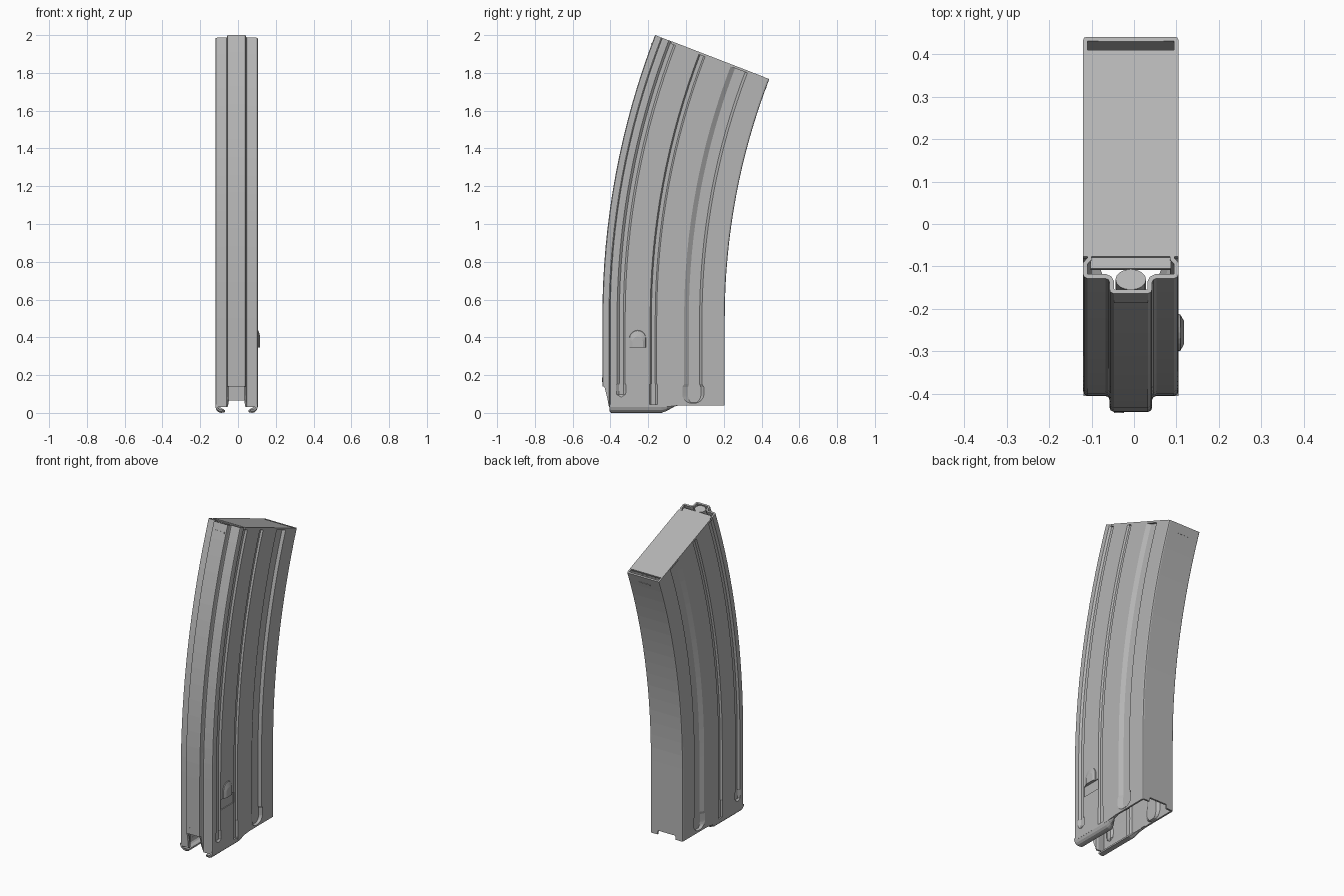
import bpy, bmesh, math
from mathutils import Vector

cube = bpy.data.objects.get("Cube")
if cube:
    bpy.data.objects.remove(cube, do_unlink=True)

XC = -0.0075                 # centre line of the body
HALF = 0.1125                # half width
BEND_Y, BEND_Z = 3.727, 0.5  # centre of curvature
MEAN_R = 3.85
TOP = BEND_Z + 0.368 * MEAN_R

mat = bpy.data.materials.new("metal_grey")
mat.use_nodes = True
grey = (0.46, 0.46, 0.46, 1)
mat.diffuse_color = grey
mat.node_tree.nodes["Principled BSDF"].inputs["Base Color"].default_value = grey


def bend(u, y, s):
    """Map straight body coordinates onto the curved body."""
    if s <= BEND_Z:
        return Vector((XC + u, y, s))
    t = (s - BEND_Z) / MEAN_R
    r = BEND_Y - y
    return Vector((XC + u, BEND_Y - r * math.cos(t), BEND_Z + r * math.sin(t)))


def finish(name, bm):
    bmesh.ops.remove_doubles(bm, verts=bm.verts, dist=0.00005)
    bmesh.ops.recalc_face_normals(bm, faces=bm.faces)
    mesh = bpy.data.meshes.new(name)
    bm.to_mesh(mesh)
    bm.free()
    mesh.materials.append(mat)
    ob = bpy.data.objects.new(name, mesh)
    bpy.context.collection.objects.link(ob)
    return ob


def loft(name, rings, closed=True, caps=True):
    """Skin a list of equal rings of points."""
    bm = bmesh.new()
    rows = [[bm.verts.new(p) for p in ring] for ring in rings]
    n = len(rows[0])
    for a, b in zip(rows, rows[1:]):
        for i in range(n if closed else n - 1):
            j = (i + 1) % n
            bm.faces.new((a[i], a[j], b[j], b[i]))
    if caps:
        bm.faces.new(rows[0])
        bm.faces.new(rows[-1])
    return finish(name, bm)


def block(name, u0, u1, y0, y1, s0, s1):
    corners = ((u0, y0), (u1, y0), (u1, y1), (u0, y1))
    return loft(name, [[bend(u, y, s) for u, y in corners] for s in (s0, s1)])


# Side grooves: edges, floor edges, lower end, depth
GROOVES = [
    (-0.365, -0.353, -0.332, -0.322, 0.085, 0.010),
    (-0.190, -0.183, -0.163, -0.155, -1.0, 0.010),
    (-0.010, 0.015, 0.072, 0.085, 0.050, 0.016),
]


def groove_point(y, g, floor, z):
    """Rounded, slightly widened lower end of a groove."""
    a, _, _, b, end, depth = g
    mid, rad = (a + b) / 2, (b - a) / 2
    wide = 1.2 if z < 0.15 else 1.0
    k = min(max((z - end) / rad, 0), 1)
    w = max(math.sqrt(1 - (1 - k) ** 2), 0.06) * wide
    on = 1 if z > end + 0.004 else 0
    return HALF - (depth * on if floor else 0), mid + (y - mid) * w


# Half profile from front spine to back: (u, y, groove, is_floor)
half = [(0.040, -0.443, None, 0), (0.048, -0.439, None, 0), (0.050, -0.432, None, 0),
        (0.050, -0.415, None, 0), (0.053, -0.408, None, 0), (0.060, -0.405, None, 0),
        (0.102, -0.405, None, 0), (0.110, -0.401, None, 0), (HALF, -0.393, None, 0)]
for g in GROOVES:
    half += [(HALF, g[0], g, 0), (HALF, g[1], g, 1), (HALF, g[2], g, 1), (HALF, g[3], g, 0)]
    if g is GROOVES[1]:
        half += [(HALF, -0.130, None, 0), (HALF, -0.080, None, 0), (HALF, -0.035, None, 0)]
half += [(HALF, 0.196, None, 0), (0.110, 0.203, None, 0), (0.104, 0.205, None, 0),
         (0.064, 0.205, None, 0), (0.060, 0.205, None, 0)]


def lower_edge(u, y):
    if y < -0.43:
        return 0.14
    if y < -0.41:
        return 0.07
    if y > 0.2 and u < 0.062:
        return 0.065
    return 0.03 + 0.01 * min(max((y + 0.13) / 0.1, 0), 1)


def body_ring(r):
    pts = []
    for u, y, g, floor in half:
        low = lower_edge(u, y)
        s = r + low * (1 - r / 0.2) if r < 0.2 else r
        if g:
            u, y = groove_point(y, g, floor, s)
        pts.append((u, y, s))
    full = pts + [(-u, y, s) for u, y, s in reversed(pts)]
    return [bend(*p) for p in full]


# Hollow curved body
levels = [0, 0.008, 0.014, 0.02, 0.03, 0.04, 0.055, 0.065, 0.08, 0.1, 0.12, 0.14,
          0.149, 0.165, 0.2, 0.35, 0.5]
STEPS = 16
levels += [BEND_Z + (TOP - BEND_Z) * (i + 1) / STEPS for i in range(STEPS)]
body = loft("curved_body", [body_ring(r) for r in levels], caps=False)
wall = body.modifiers.new("wall", 'SOLIDIFY')
wall.thickness = 0.011
wall.offset = -1

# Shallow catch recess on the left side
cutter = block("catch_recess_cutter", HALF - 0.005, HALF + 0.02, -0.319, -0.192, 0.28, 0.345)
cutter.hide_render = True
cutter.hide_viewport = True
cut = body.modifiers.new("catch_recess", 'BOOLEAN')
cut.operation = 'DIFFERENCE'
cut.object = cutter

# Inward rolled lips along the lower edge
lip = [(0, 0.045), (0, 0.03), (0.006, 0.014), (0.016, 0.004), (0.03, 0), (0.05, 0.004),
       (0.05, 0.014), (0.031, 0.011), (0.021, 0.014), (0.014, 0.022), (0.011, 0.045)]
for side, label in ((1, "left"), (-1, "right")):
    rings = []
    for y, k in ((-0.405, 0.8), (-0.395, 1), (-0.13, 1), (-0.10, 0.75), (-0.06, 0.25), (-0.035, 0.1)):
        rings.append([bend(side * (HALF - 0.0005 - d * (k if d > 0.02 else 1)), y, 0.045 - (0.045 - z) * k)
                      for d, z in lip])
    loft(label + "_feed_lip", rings)

# Floor plate closing the top, with small front corner tabs
block("floor_plate", -HALF, HALF, -0.350, 0.171, TOP - 0.012, TOP + 0.001)
block("floor_plate_tongue", -0.095, 0.095, -0.378, -0.350, TOP - 0.014, TOP - 0.004)

# Rounded post inside the spine channel
post = []
for s in (TOP - 0.06, TOP - 0.006):
    post.append([bend(0.036 * math.cos(a), -0.405 + 0.026 * math.sin(a), s)
                 for a in (math.tau * i / 16 for i in range(16))])
loft("spine_post", post)

# Domed catch stop on the left side
stop = []
for x, k in ((HALF - 0.004, 1), (HALF + 0.004, 0.95), (HALF + 0.0125, 0.62)):
    ring = [(-0.045 * k, 0.345), (0.045 * k, 0.345)]
    ring += [(0.045 * k * math.cos(a), 0.345 + (0.05 + 0.045 * math.sin(a)) * k)
             for a in (math.pi * i / 10 for i in range(11))]
    stop.append([bend(x, -0.256 + dy, z) for dy, z in ring])
loft("catch_stop", stop)

# Small pressed bars near the top of the spine and back
block("front_bar", -0.04, 0.04, -0.446, -0.440, TOP - 0.05, TOP - 0.042)
block("back_bar", -0.04, 0.04, 0.202, 0.207, TOP - 0.06, TOP - 0.05)

# Small rivet low on the spine
rivet = [[Vector((-0.035 + 0.012 * math.cos(a), y, 0.175 + 0.012 * math.sin(a)))
          for a in (math.tau * i / 12 for i in range(12))] for y in (-0.440, -0.445)]
loft("spine_rivet", rivet)
